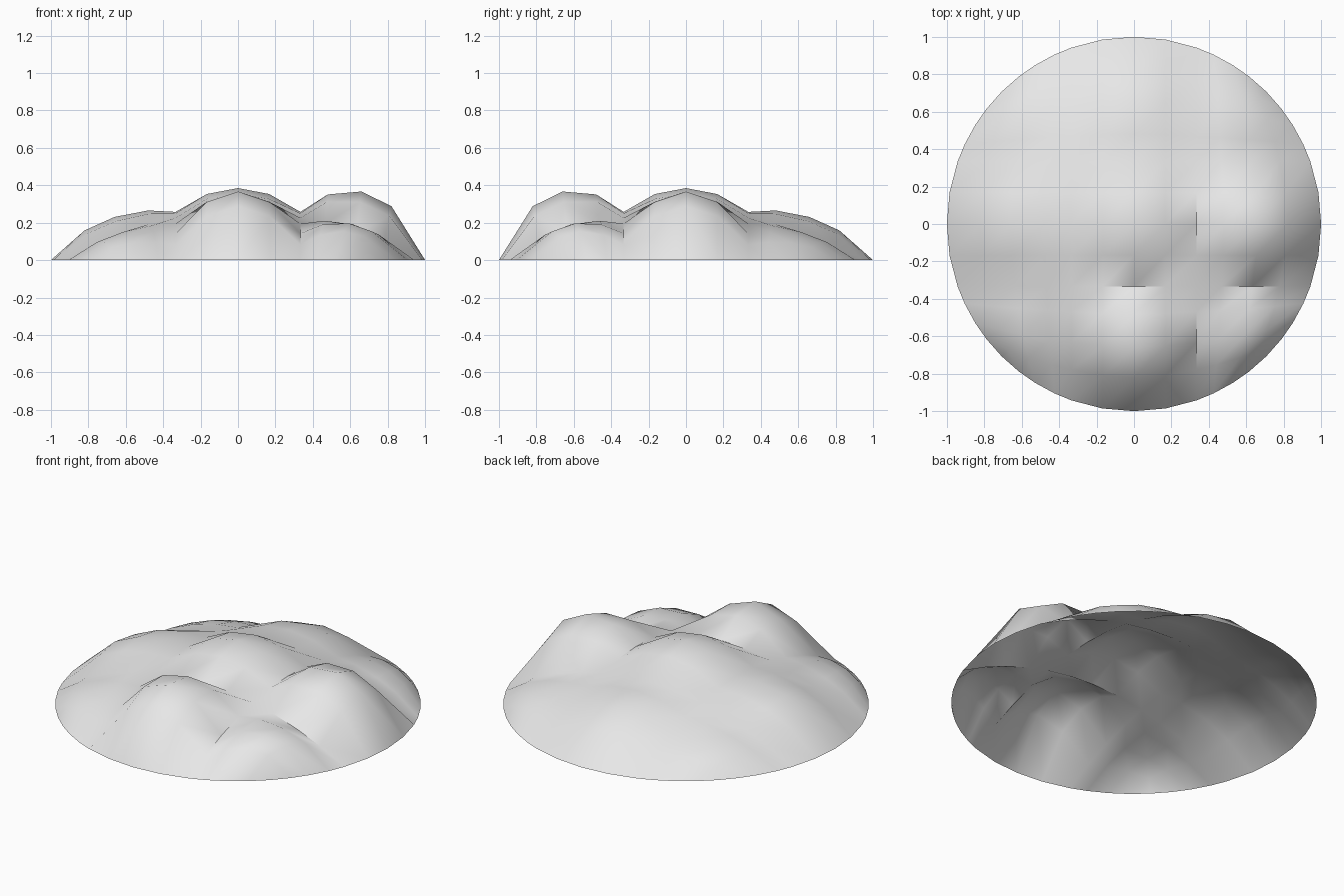
import bpy, bmesh, math
from mathutils import Vector

if "Cube" in bpy.data.objects:
    bpy.data.objects.remove(bpy.data.objects["Cube"])

INNER = 1 / 3                          # half width of the middle cell
A0 = math.asin(INNER)                  # rim angle where a seam meets the circle
STEP = (0, 0.22, 0.49, 0.73, 1)        # row spacing in the outer cells
BULGE = (0, 0.63, 1, 0.95, 0)          # outward profile of an outer bulge
# bulge heights, rows front to back, columns left to right
HEIGHT = ((0.045, 0.203, 0.11),
          (0.067, 0.095, 0.203),
          (0.035, 0.067, 0.045))


def rim(a):
    return Vector((math.cos(a), math.sin(a)))


def outer_side(k, t):
    """Middle-side cell, k rows across, t outwards along x."""
    return Vector((INNER, k / 6)).lerp(rim(A0 * k / 2), t)


def corner(u, v):
    """Corner cell blended between two straight seams and the round rim."""
    p00, p10 = Vector((INNER, INNER)), rim(A0)
    p01, p11 = rim(math.pi / 2 - A0), rim(math.pi / 4)
    span = math.pi / 4 - A0
    bottom, left = p00.lerp(p10, u), p00.lerp(p01, v)
    top, right = rim(math.pi / 2 - A0 - span * u), rim(A0 + span * v)
    flat = p00.lerp(p10, u).lerp(p01.lerp(p11, u), v)
    return bottom.lerp(top, v) + left.lerp(right, u) - flat


def place(i, j):
    a, b = abs(i), abs(j)
    if a <= 2 and b <= 2:
        p = Vector((a / 6, b / 6))
    elif b <= 2:
        p = outer_side(b, STEP[a - 2])
    elif a <= 2:
        p = outer_side(a, STEP[b - 2]).yx
    else:
        p = corner(STEP[a - 2], STEP[b - 2])
    return Vector((math.copysign(p.x, i), math.copysign(p.y, j)))


def swell(k):
    return 1 - (k / 2) ** 2 if abs(k) <= 2 else BULGE[abs(k) - 2]


def cell(k):
    return 0 if k < -2 else 2 if k > 2 else 1


# Quilted dome: shallow paraboloid with one bulge in each of nine cells
bm = bmesh.new()
grid = {}
for i in range(-6, 7):
    for j in range(-6, 7):
        p = place(i, j)
        z = 0.29 * max(0, 1 - p.length_squared)
        z += HEIGHT[cell(j)][cell(i)] * swell(i) * swell(j)
        grid[i, j] = bm.verts.new((p.x, p.y, z))
for i in range(-6, 6):
    for j in range(-6, 6):
        bm.faces.new((grid[i, j], grid[i + 1, j],
                      grid[i + 1, j + 1], grid[i, j + 1]))

mesh = bpy.data.meshes.new("quilted_dome")
bm.to_mesh(mesh)
bm.free()
dome = bpy.data.objects.new("quilted_dome", mesh)
bpy.context.collection.objects.link(dome)

# Plain light grey
grey = bpy.data.materials.new("light_grey")
grey.diffuse_color = (0.8, 0.8, 0.8, 1)
grey.use_nodes = True
grey.node_tree.nodes["Principled BSDF"].inputs["Base Color"].default_value = grey.diffuse_color
mesh.materials.append(grey)

# Smooth bulges with sharp seams where they meet steeply
bpy.context.view_layer.objects.active = dome
dome.select_set(True)
bpy.ops.object.shade_smooth_by_angle(angle=math.radians(40))
